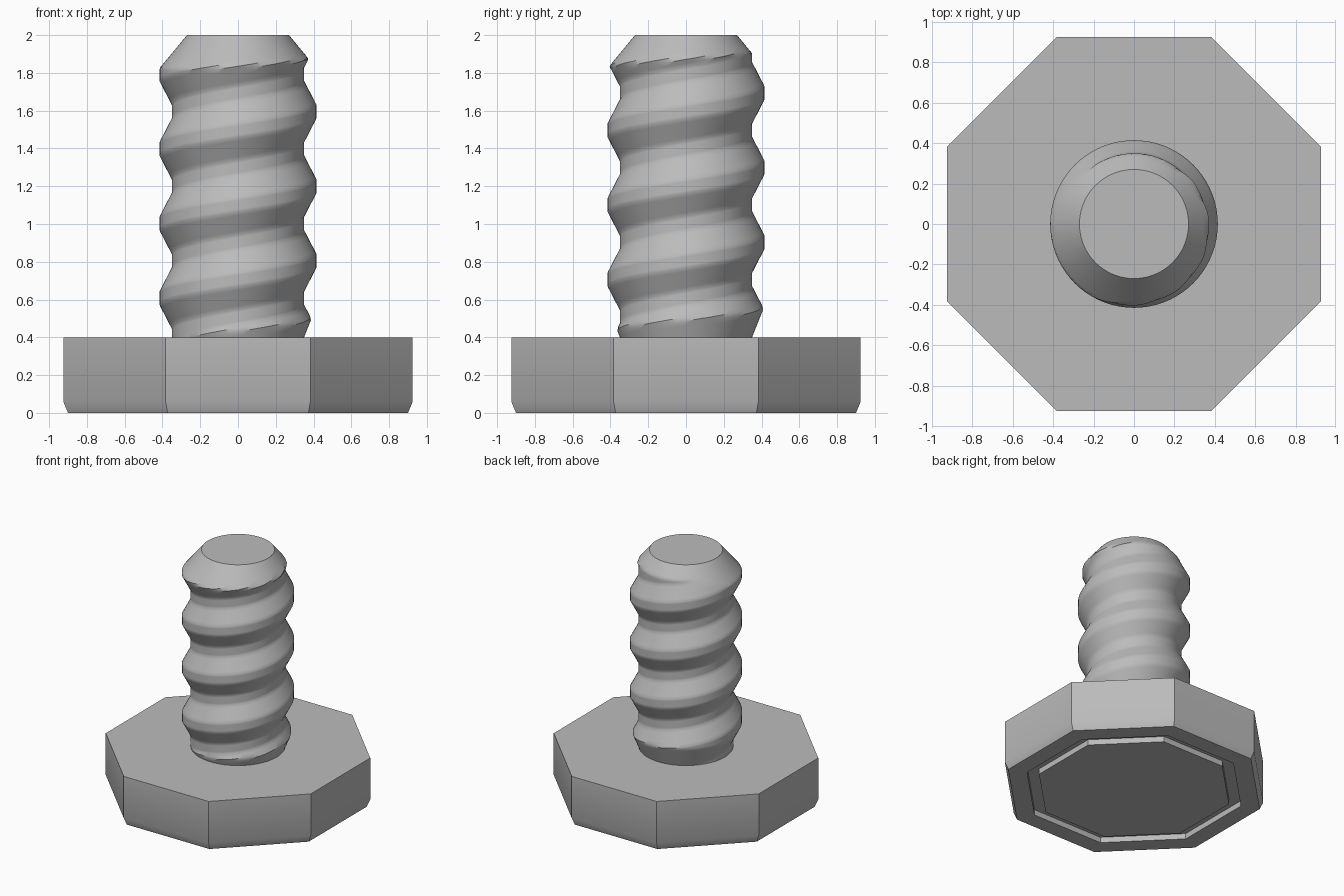
import bpy, bmesh, math

if "Cube" in bpy.data.objects:
    bpy.data.objects.remove(bpy.data.objects["Cube"], do_unlink=True)

steel = bpy.data.materials.new("grey steel")
steel.use_nodes = True
GREY = (0.5, 0.5, 0.5, 1)
steel.diffuse_color = GREY
steel.node_tree.nodes["Principled BSDF"].inputs["Base Color"].default_value = GREY


def finish(bm, name):
    """Close, clean and smooth a mesh, then add it to the scene."""
    bmesh.ops.remove_doubles(bm, verts=bm.verts, dist=0.0002)
    bmesh.ops.holes_fill(bm, edges=[e for e in bm.edges if e.is_boundary], sides=0)
    bmesh.ops.recalc_face_normals(bm, faces=bm.faces)
    mesh = bpy.data.meshes.new(name)
    bm.to_mesh(mesh)
    bm.free()
    mesh.materials.append(steel)
    obj = bpy.data.objects.new(name, mesh)
    bpy.context.collection.objects.link(obj)
    bpy.ops.object.select_all(action="DESELECT")
    obj.select_set(True)
    bpy.context.view_layer.objects.active = obj
    bpy.ops.object.shade_smooth_by_angle(angle=math.radians(30))
    return obj


def skin(bm, rows, wrap):
    """Join neighbouring rows of vertices with quads."""
    for low, high in zip(rows, rows[1:]):
        n = len(low)
        for i in range(n if wrap else n - 1):
            k = (i + 1) % n
            bm.faces.new((low[i], low[k], high[k], high[i]))


# Octagonal head: chamfered lower rim and a ring groove underneath
HEAD_TOP = 0.4
head_profile = [(0.925, HEAD_TOP), (0.925, 0.06), (0.9, 0), (0.765, 0),
                (0.765, 0.045), (0.68, 0.045), (0.68, 0)]  # apothem, height
bm = bmesh.new()
rings = []
for apothem, z in head_profile:
    radius = apothem / math.cos(math.pi / 8)
    angles = [(k + 0.5) * math.pi / 4 for k in range(8)]
    rings.append([bm.verts.new((radius * math.cos(a), radius * math.sin(a), z))
                  for a in angles])
skin(bm, rings, True)
finish(bm, "bolt_head")

# Threaded shank: a helical trapezoid profile, limited by a tapered tip and base
TOP, PITCH, ROOT, CREST = 2.0, 0.395, 0.35, 0.415
CREST_START, SIDES, STEPS = 0.41, 72, 6
tooth = [(-0.035, CREST), (0.035, CREST), (0.16, ROOT), (0.235, ROOT)]
corners = [(CREST_START + turn * PITCH + dz, r)
           for turn in range(-2, 5) for dz, r in tooth]
profile = []
for (z0, r0), (z1, r1) in zip(corners, corners[1:]):
    for s in range(STEPS):
        t = s / STEPS
        profile.append((z0 + (z1 - z0) * t, r0 + (r1 - r0) * t))

bm = bmesh.new()
rows = []
for start, thread_radius in profile:
    row = []
    for i in range(SIDES + 1):
        a = math.tau * i / SIDES
        z = min(max(start + PITCH * i / SIDES, HEAD_TOP), TOP)
        tip = 0.27 + 0.83 * (TOP - z)
        base = ROOT + 0.4 * (z - HEAD_TOP)
        r = min(thread_radius, tip, base)
        row.append(bm.verts.new((r * math.cos(a), r * math.sin(a), z)))
    rows.append(row)
skin(bm, rows, False)
finish(bm, "threaded_shank")
